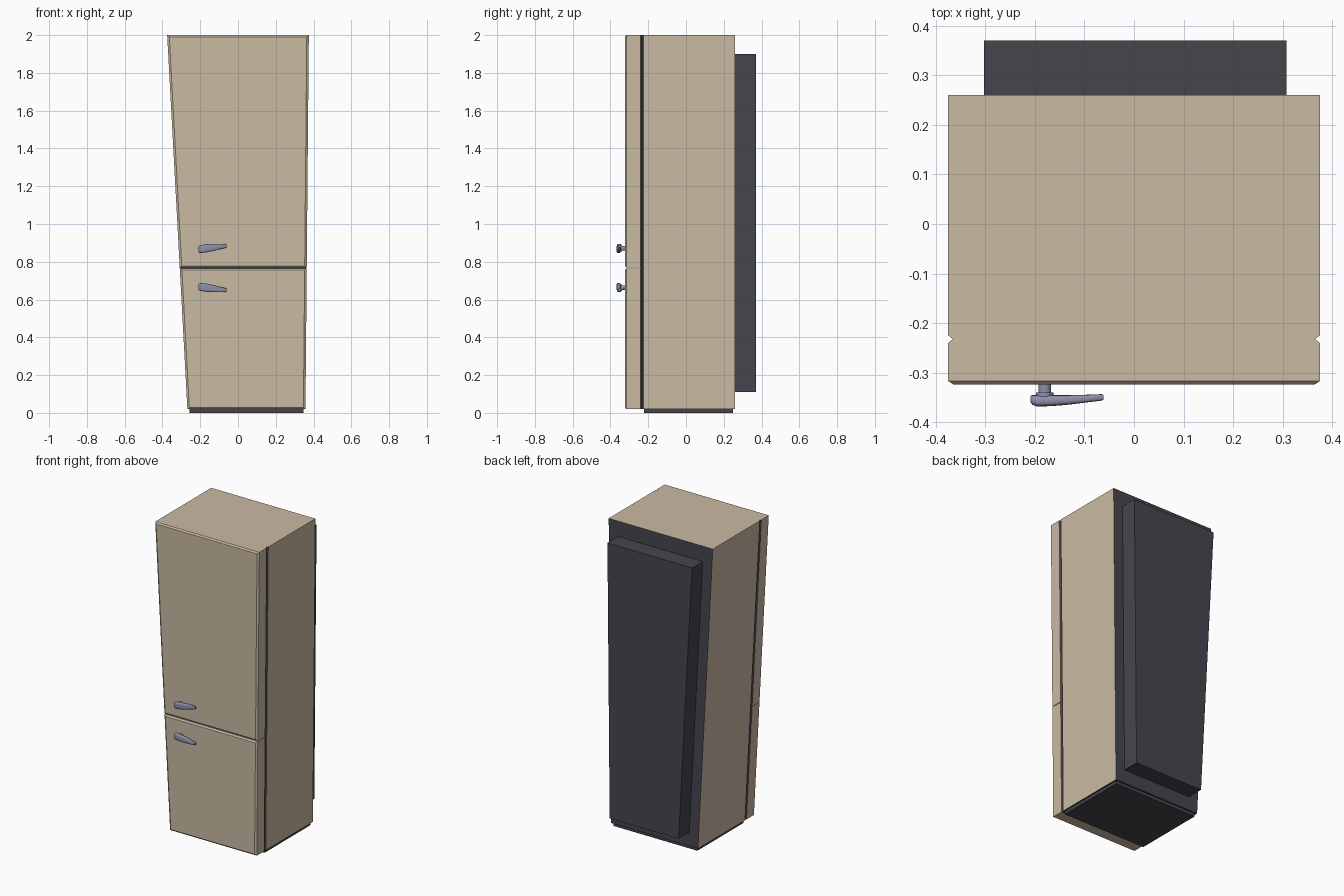
import bpy, bmesh, math

cube = bpy.data.objects.get("Cube")
if cube:
    bpy.data.objects.remove(cube)


def material(name, rgb):
    m = bpy.data.materials.new(name)
    m.use_nodes = True
    m.diffuse_color = (*rgb, 1)
    m.node_tree.nodes["Principled BSDF"].inputs["Base Color"].default_value = (*rgb, 1)
    return m


CREAM = material("cream enamel", (0.59, 0.49, 0.365))
DARK = material("dark grey", (0.06, 0.06, 0.076))
METAL = material("blue grey metal", (0.27, 0.285, 0.4))


def loft(name, rings, mats, rule=None):
    """Skin a list of point rings, cap both ends, colour faces by a normal rule."""
    bm = bmesh.new()
    loops = [[bm.verts.new(p) for p in ring] for ring in rings]
    n = len(loops[0])
    for a, b in zip(loops, loops[1:]):
        for i in range(n):
            j = (i + 1) % n
            bm.faces.new((a[i], a[j], b[j], b[i]))
    bm.faces.new(loops[0])
    bm.faces.new(loops[-1])
    bmesh.ops.recalc_face_normals(bm, faces=bm.faces)
    bm.normal_update()
    if rule:
        for f in bm.faces:
            f.material_index = rule(f.normal)
    mesh = bpy.data.meshes.new(name)
    bm.to_mesh(mesh)
    bm.free()
    ob = bpy.data.objects.new(name, mesh)
    bpy.context.collection.objects.link(ob)
    for m in mats:
        mesh.materials.append(m)
    return ob


# Cabinet outline: both side walls lean outward toward the top
def left_x(z):
    return 0.357 + 0.009 * z


def right_x(z):
    return -0.267 - 0.054 * z


def section(y, z0, z1, dx=0.0, dz=0.0):
    a, b = z0 + dz, z1 - dz
    return [(right_x(a) + dx, y, a), (left_x(a) - dx, y, a),
            (left_x(b) - dx, y, b), (right_x(b) + dx, y, b)]


BOTTOM, TOP, SPLIT = 0.02, 2.0, 0.767

# Cabinet with dark back and underside
loft("cabinet", [section(-0.224, BOTTOM, TOP), section(0.26, BOTTOM, TOP)],
     [CREAM, DARK], lambda n: int(n.y > 0.9 or n.z < -0.9))

# Door seal, grooved at the sides
loft("door_seal", [section(-0.24, BOTTOM, TOP), section(-0.232, BOTTOM, TOP, 0.01),
                   section(-0.224, BOTTOM, TOP)],
     [CREAM, DARK], lambda n: int(n.z < 0.9))

# Two doors with chamfered fronts
for name, z0, z1 in (("lower_door", BOTTOM, SPLIT - 0.002),
                     ("upper_door", SPLIT + 0.002, TOP)):
    loft(name, [section(-0.324, z0, z1, 0.011, 0.009), section(-0.316, z0, z1),
                section(-0.24, z0, z1)], [CREAM])

# Rear panel and plinth
loft("rear_panel", [section(0.258, 0.11, 1.9, 0.067), section(0.37, 0.11, 1.9, 0.067)], [DARK])
loft("plinth", [section(-0.222, 0, 0.021, 0.01), section(0.25, 0, 0.021, 0.01)], [DARK])


# Handles, mirrored above and below the door split
def smooth(ob, angle=40):
    bpy.ops.object.select_all(action="DESELECT")
    ob.select_set(True)
    bpy.context.view_layer.objects.active = ob
    bpy.ops.object.shade_smooth_by_angle(angle=math.radians(angle))


def rounded(x, lo, hi, front, back, sign):
    ring = []
    for i in range(20):
        t = math.tau * i / 20
        c, s = math.cos(t), math.sin(t)
        c = math.copysign(abs(c) ** 0.6, c)
        s = math.copysign(abs(s) ** 0.6, s)
        ring.append((x, (front + back) / 2 + c * (back - front) / 2,
                     SPLIT + sign * ((lo + hi) / 2 + s * (hi - lo) / 2)))
    return ring


# Grip stations: x, near and far height from the split, front and back y
GRIP = [(-0.209, 0.085, 0.115, -0.358, -0.347),
        (-0.205, 0.081, 0.119, -0.364, -0.345),
        (-0.195, 0.080, 0.122, -0.368, -0.345),
        (-0.165, 0.083, 0.126, -0.367, -0.345),
        (-0.130, 0.090, 0.128, -0.364, -0.345),
        (-0.090, 0.101, 0.128, -0.359, -0.344),
        (-0.065, 0.107, 0.127, -0.356, -0.343),
        (-0.061, 0.109, 0.125, -0.354, -0.345)]


def disc(y, r, sign):
    return [(-0.18 + r * math.cos(math.tau * i / 20), y,
             SPLIT + sign * 0.104 + r * math.sin(math.tau * i / 20)) for i in range(20)]


for name, sign in (("upper", 1), ("lower", -1)):
    smooth(loft(name + "_handle_grip", [rounded(*g, sign) for g in GRIP], [METAL]), 50)
    smooth(loft(name + "_handle_stem",
                [disc(-0.323, 0.0125, sign), disc(-0.340, 0.0125, sign),
                 disc(-0.340, 0.0175, sign), disc(-0.348, 0.0175, sign)], [METAL]))
